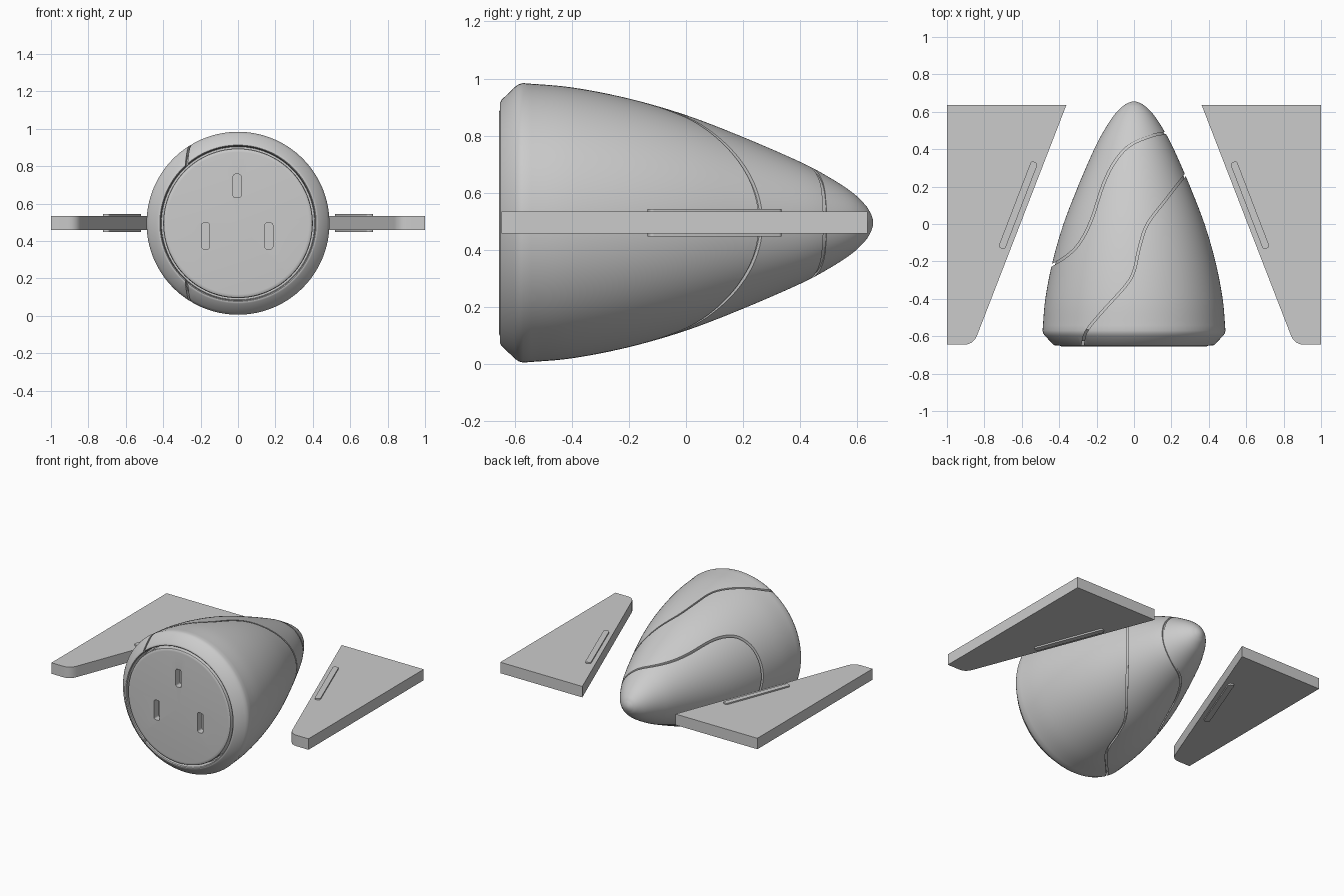
import bpy, bmesh, math
from mathutils import Vector, Matrix

if "Cube" in bpy.data.objects:
    bpy.data.objects.remove(bpy.data.objects["Cube"])

ZC = 0.495  # height of the nose axis


def spline(pts, n=8):
    """Smooth curve through 2D points."""
    p = [Vector(q) for q in pts]
    p = [2 * p[0] - p[1]] + p + [2 * p[-1] - p[-2]]
    out = []
    for i in range(1, len(p) - 2):
        a, b, c, d = p[i - 1:i + 3]
        for k in range(n):
            t = k / n
            out.append(0.5 * (2 * b + (c - a) * t + (2 * a - 5 * b + 4 * c - d) * t * t
                              + (3 * b - a - 3 * c + d) * t ** 3))
    return out + [p[-2]]


def finish(name, bm):
    bmesh.ops.recalc_face_normals(bm, faces=bm.faces)
    me = bpy.data.meshes.new(name)
    bm.to_mesh(me)
    bm.free()
    ob = bpy.data.objects.new(name, me)
    bpy.context.collection.objects.link(ob)
    return ob


def activate(ob):
    bpy.ops.object.select_all(action='DESELECT')
    ob.select_set(True)
    bpy.context.view_layer.objects.active = ob


def smooth(ob):
    activate(ob)
    bpy.ops.object.shade_smooth_by_angle(angle=math.radians(30))


def revolve(name, profile, seg=128):
    """Turn (y, r) points around the y axis; first and last are poles."""
    bm = bmesh.new()
    rings = []
    for y, r in profile:
        if r < 1e-4:
            rings.append([bm.verts.new((0, y, ZC))])
        else:
            rings.append([bm.verts.new((r * math.cos(a), y, ZC + r * math.sin(a)))
                          for a in (2 * math.pi * k / seg for k in range(seg))])
    for a, b in zip(rings, rings[1:]):
        for k in range(seg):
            j = (k + 1) % seg
            if len(a) == 1:
                bm.faces.new((a[0], b[k], b[j]))
            elif len(b) == 1:
                bm.faces.new((a[k], a[j], b[0]))
            else:
                bm.faces.new((a[k], a[j], b[j], b[k]))
    return finish(name, bm)


def prism(name, outline, z0, z1, mat=Matrix()):
    bm = bmesh.new()
    lo, hi = [[bm.verts.new(mat @ Vector((x, y, z))) for x, y in outline] for z in (z0, z1)]
    bm.faces.new(lo)
    bm.faces.new(hi)
    n = len(lo)
    for i in range(n):
        j = (i + 1) % n
        bm.faces.new((lo[i], lo[j], hi[j], hi[i]))
    return finish(name, bm)


def rounded_rect(cx, cy, w, h, r, rot=0.0):
    pts = []
    for q, (sx, sy) in enumerate(((1, 1), (-1, 1), (-1, -1), (1, -1))):
        for k in range(5):
            a = math.pi / 2 * (q + k / 4)
            x = sx * (w / 2 - r) + r * math.cos(a)
            y = sy * (h / 2 - r) + r * math.sin(a)
            pts.append((cx + x * math.cos(rot) - y * math.sin(rot),
                        cy + x * math.sin(rot) + y * math.cos(rot)))
    return pts


def cut(ob, cutter, remove=True):
    m = ob.modifiers.new("cut", 'BOOLEAN')
    m.operation, m.object, m.solver = 'DIFFERENCE', cutter, 'EXACT'
    activate(ob)
    bpy.ops.object.modifier_apply(modifier=m.name)
    if remove:
        bpy.data.objects.remove(cutter)


# nose shell: chamfered rim, then a long curved taper to a rounded tip
taper = spline([(-.57, .489), (-.4, .474), (-.2, .435), (0, .377), (.2, .30), (.4, .213),
                (.5, .16), (.58, .108), (.628, .062), (.648, .03)], 6)
rim = [(-.645, .413), (-.65, .418), (-.65, .422), (-.646, .43), (-.598, .476), (-.585, .485)]
shell = revolve("nose_shell", [(-.58, 0), (-.58, .409)] + rim + taper + [(.654, .012), (.655, 0)])

# panel seams: wavy lines cut straight down, only a little way into the shell
core = revolve("seam_core", [(-.628, 0), (-.628, .41), (-.565, .468)]
               + [(y, r * .965 - .002) for y, r in taper[1:]] + [(.645, 0)])
seams = [
    [(-.285, -.72), (-.275, -.65), (-.255, -.575), (-.18, -.48), (-.045, -.33), (0, -.25),
     (.03, -.12), (.072, 0), (.17, .13), (.27, .257), (.32, .31)],
    [(-.5, -.255), (-.43, -.215), (-.365, -.175), (-.295, -.107), (-.23, .016), (-.163, .214),
     (-.1, .337), (-.02, .422), (.09, .47), (.17, .487), (.25, .50)],
]
for pts in seams:
    line = spline(pts, 5)
    left, right = [], []
    for i, p in enumerate(line):
        t = (line[min(i + 1, len(line) - 1)] - line[max(i - 1, 0)]).normalized()
        side = Vector((-t.y, t.x)) * .006
        left.append(p + side)
        right.append(p - side)
    ribbon = prism("seam_cutter", left + right[::-1], -.2, 1.2)
    cut(ribbon, core, remove=False)
    cut(shell, ribbon)
bpy.data.objects.remove(core)
smooth(shell)

# end plate with three slots
plate = revolve("end_plate", [(-.58, 0), (-.58, .40), (-.643, .40), (-.65, .397),
                              (-.654, .39), (-.655, .38), (-.655, 0)])
upright = Matrix.Rotation(math.pi / 2, 4, 'X')
for x, z, w, h in ((-.005, .695, .042, .125), (-.173, .427, .042, .14), (.165, .427, .042, .14)):
    cut(plate, prism("slot_cutter", rounded_rect(x, z, w, h, .012), .605, .72, upright))
smooth(plate)

# side fins with a raised strip passing through each
fin_outline = [(.362, .635), (1, .635), (1, -.645), (.905, -.645), (.885, -.642),
               (.866, -.633), (.85, -.617), (.84, -.598), (.831, -.575)]
strip_outline = rounded_rect(.62, .10, .038, .495, .013, math.radians(19.5 + 1.5))
for label, s in (("right", 1), ("left", -1)):
    smooth(prism(label + "_fin", [(s * x, y) for x, y in fin_outline], .458, .535))
    smooth(prism(label + "_fin_strip", [(s * x, y) for x, y in strip_outline], .447, .544))
